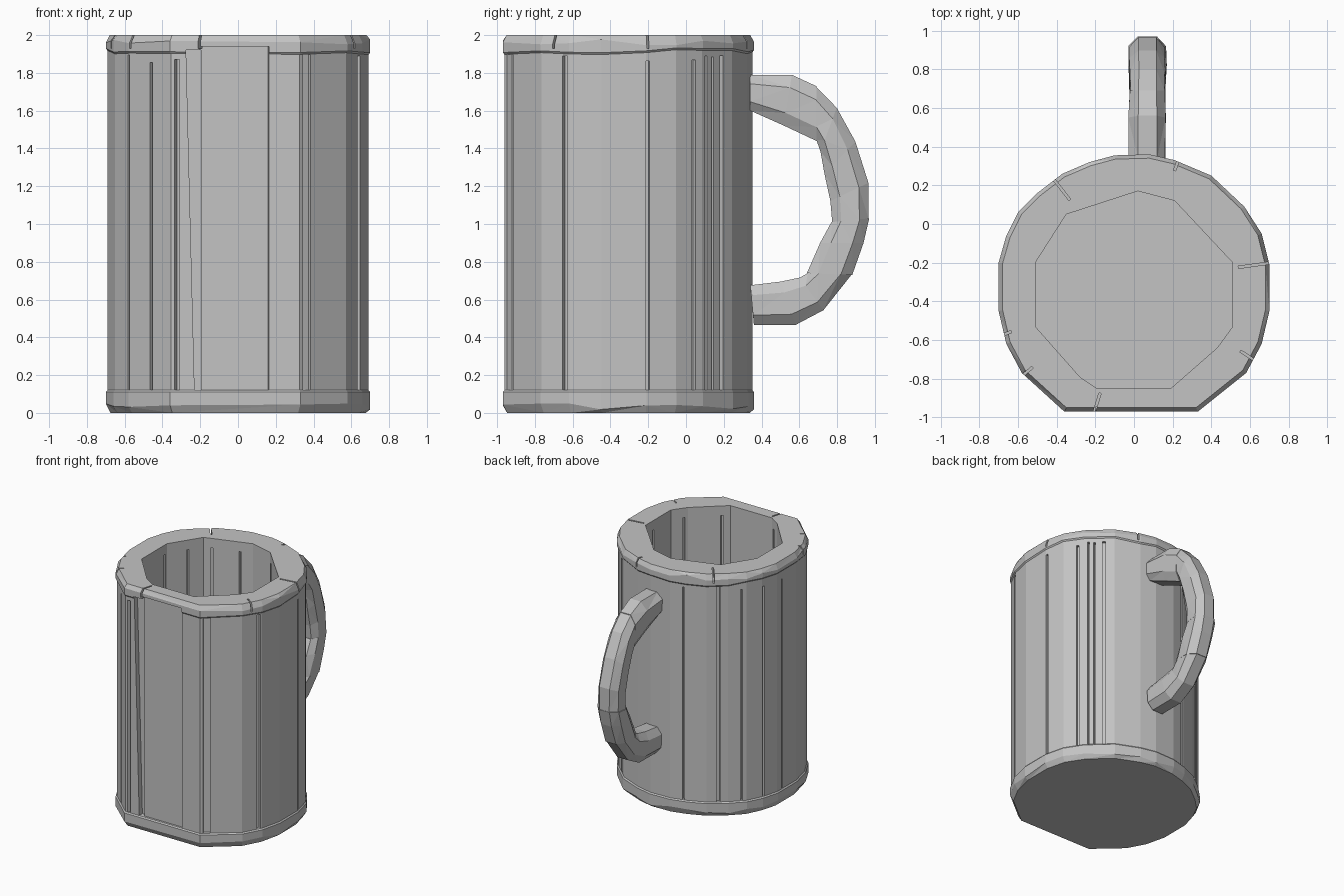
import bpy, bmesh, random
from math import radians, cos, sin
from mathutils import Vector
from mathutils.geometry import intersect_line_line_2d

random.seed(4)
if "Cube" in bpy.data.objects:
    bpy.data.objects.remove(bpy.data.objects["Cube"])

stone = bpy.data.materials.new("plain grey")
stone.use_nodes = True
GREY = (0.55, 0.55, 0.55, 1)
stone.diffuse_color = GREY
stone.node_tree.nodes["Principled BSDF"].inputs["Base Color"].default_value = GREY

CENTRE = Vector((0, -0.3))
OUTLINE = [Vector(p) for p in (
    (-0.36, -0.97), (0.33, -0.97), (0.58, -0.77), (0.66, -0.62), (0.70, -0.45),
    (0.70, -0.21), (0.66, -0.05), (0.57, 0.09), (0.40, 0.25), (0.21, 0.33),
    (0.08, 0.36), (-0.10, 0.355), (-0.23, 0.32), (-0.37, 0.26), (-0.50, 0.16),
    (-0.60, 0.06), (-0.66, -0.06), (-0.70, -0.20), (-0.70, -0.45),
    (-0.66, -0.62), (-0.58, -0.77))]
OPENING = [Vector(p) for p in (
    (-0.19, -0.85), (0.19, -0.85), (0.43, -0.64), (0.51, -0.53), (0.51, -0.20),
    (0.21, 0.12), (0.02, 0.17), (-0.35, 0.05), (-0.51, -0.20), (-0.51, -0.53),
    (-0.28, -0.79))]


def finish(bm, name):
    bmesh.ops.recalc_face_normals(bm, faces=bm.faces)
    mesh = bpy.data.meshes.new(name)
    bm.to_mesh(mesh)
    bm.free()
    mesh.materials.append(stone)
    ob = bpy.data.objects.new(name, mesh)
    bpy.context.collection.objects.link(ob)
    return ob


def loft(bm, rings):
    """Skin a list of equal point rings and cap both ends."""
    loops = [[bm.verts.new(p) for p in ring] for ring in rings]
    n = len(loops[0])
    for a, b in zip(loops, loops[1:]):
        for i in range(n):
            j = (i + 1) % n
            bm.faces.new((a[i], a[j], b[j], b[i]))
    bm.faces.new(loops[0][::-1])
    bm.faces.new(loops[-1])


def prism(bm, points, low, high):
    loft(bm, [[(p[0], p[1], z) for p in points] for z in (low, high)])


def edge_distance(poly, angle):
    ray = CENTRE + Vector((cos(angle), sin(angle))) * 3
    for i, p in enumerate(poly):
        hit = intersect_line_line_2d(CENTRE, ray, p, poly[i - 1])
        if hit:
            return (hit - CENTRE).length
    return 0.7


def slot(bm, poly, degrees, width, depth, low, high):
    """Radial box sunk to the given depth on either side of a wall."""
    a = radians(degrees)
    out, side = Vector((cos(a), sin(a))), Vector((-sin(a), cos(a)))
    mid = CENTRE + out * edge_distance(poly, a)
    corners = [mid + out * u * depth + side * v * width / 2
               for u, v in ((-1, -1), (1, -1), (1, 1), (-1, 1))]
    prism(bm, corners, low, high)


# Body: foot band, slightly sunken staves and a chipped rim
def ring(scale, heights):
    return [((CENTRE + (p - CENTRE) * scale).to_3d() + Vector((0, 0, z)))
            for p, z in zip(OUTLINE, heights)]


def uneven(base, spread):
    return [base + random.uniform(-spread, spread) for _ in OUTLINE]


level = lambda z: [z] * len(OUTLINE)
lip = uneven(1.91, 0.015)
bm = bmesh.new()
loft(bm, [ring(0.965, level(0)), ring(1, uneven(0.035, 0.02)),
          ring(1, level(0.11)), ring(0.988, level(0.12)),
          ring(0.988, lip), ring(1, [z + 0.01 for z in lip]),
          ring(1, uneven(1.965, 0.02)), ring(0.97, level(2))])
bmesh.ops.triangulate(bm, faces=[f for f in bm.faces if len(f.verts) == 4])
body = finish(bm, "mug_body")


def carve(bm, name):
    cutter = finish(bm, name)
    mod = body.modifiers.new(name, "BOOLEAN")
    mod.object, mod.operation, mod.solver = cutter, "DIFFERENCE", "EXACT"
    mod.use_self = True
    bpy.context.view_layer.objects.active = body
    bpy.ops.object.modifier_apply(modifier=name)
    bpy.data.objects.remove(cutter)


# Hollow
bm = bmesh.new()
prism(bm, OPENING, 0.12, 2.2)
carve(bm, "hollow")

# Sunken front panel with a deeper tapering gap on one side
bm = bmesh.new()
prism(bm, [(-0.2, -1.1), (0.19, -1.1), (0.16, -0.945), (-0.2, -0.945)], 0.12, 1.94)
carve(bm, "front_panel")
bm = bmesh.new()
loft(bm, [[(-left, -1.1, z), (-0.195, -1.1, z), (-0.195, -0.92, z), (-left, -0.92, z)]
          for z, left in ((0.12, 0.23), (1.92, 0.275))])
carve(bm, "front_gap")

# Gaps between the staves, outside and inside
bm = bmesh.new()
for angle, width in ((-116, 0.025), (-129, 0.02), (-142, 0.015), (-60, 0.05),
                     (-28, 0.03), (8, 0.018), (30, 0.02), (37, 0.015),
                     (41, 0.015), (47, 0.025), (108, 0.015), (131, 0.025),
                     (146, 0.015), (161, 0.02), (177, 0.015)):
    slot(bm, OUTLINE, angle, width, 0.035, 0.12, 1.9 - random.uniform(0, 0.05))
carve(bm, "outer_gaps")
bm = bmesh.new()
for angle in (-150, -112, -65, -35, 0, 25, 60, 100, 128, 150, 172):
    slot(bm, OPENING, angle, 0.02, 0.025, 0.16, 1.92)
carve(bm, "inner_gaps")

# Cracks across the rim
bm = bmesh.new()
for angle, reach in ((-107, 0.1), (8, 0.16), (128, 0.13), (70, 0.05),
                     (-33, 0.08), (-140, 0.06), (-158, 0.04)):
    slot(bm, OUTLINE, angle, 0.012, reach, 1.93, 2.1)
carve(bm, "rim_cracks")

# Handle: chamfered blocks between outer and inner edge stations (y, z)
STATIONS = [((0.34, 1.79), (0.34, 1.60)), ((0.56, 1.79), (0.52, 1.52)),
            ((0.69, 1.73), (0.69, 1.44)), ((0.80, 1.62), (0.71, 1.38)),
            ((0.90, 1.44), (0.73, 1.26)), ((0.97, 1.22), (0.76, 1.12)),
            ((0.97, 1.03), (0.77, 1.01)), ((0.94, 0.90), (0.71, 0.90)),
            ((0.88, 0.73), (0.64, 0.74)), ((0.73, 0.54), (0.60, 0.72)),
            ((0.58, 0.46), (0.50, 0.70)), ((0.36, 0.46), (0.34, 0.68))]
SECTION = ((-0.05, 0), (0.05, 0), (0.1, 0.25), (0.1, 0.75),
           (0.06, 1), (-0.06, 1), (-0.1, 0.75), (-0.1, 0.25))


def section_ring(station, scale):
    outer, inner = Vector(station[0]), Vector(station[1])
    points = []
    for x, t in SECTION:
        p = outer.lerp(inner, 0.5 + (t - 0.5) * scale)
        wobble = random.uniform(0.9, 1.0)
        points.append((0.07 + x * scale * wobble, p.x, p.y))
    return points


for name, first, last in (("handle_top", 0, 2), ("handle_upper", 2, 6),
                          ("handle_lower", 6, 8), ("handle_base", 8, 11)):
    bm = bmesh.new()
    grow = 1.0 if name in ("handle_top", "handle_lower") else 0.96
    loft(bm, [section_ring(s, grow) for s in STATIONS[first:last + 1]])
    bmesh.ops.triangulate(bm, faces=[f for f in bm.faces if len(f.verts) == 4])
    finish(bm, name)
